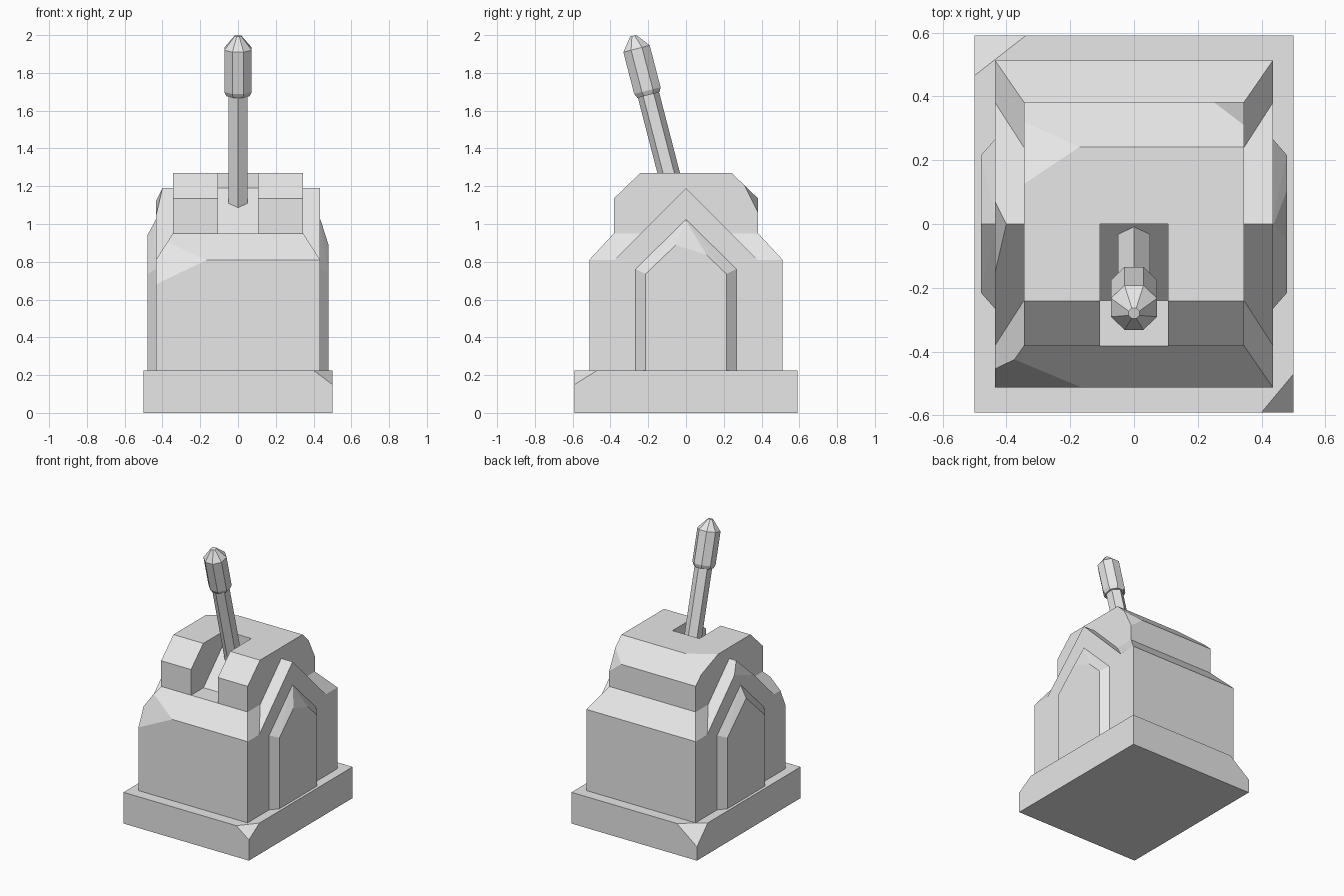
import bpy
import bmesh
from math import cos, sin, tau, radians
from mathutils import Vector, Matrix

if "Cube" in bpy.data.objects:
    bpy.data.objects.remove(bpy.data.objects["Cube"])

stone = bpy.data.materials.new("plain_grey")
stone.use_nodes = True
GREY = (0.8, 0.8, 0.8, 1)
stone.diffuse_color = GREY
stone.node_tree.nodes["Principled BSDF"].inputs["Base Color"].default_value = GREY


def finish(name, bm):
    bmesh.ops.recalc_face_normals(bm, faces=bm.faces)
    mesh = bpy.data.meshes.new(name)
    bm.to_mesh(mesh)
    bm.free()
    mesh.materials.append(stone)
    obj = bpy.data.objects.new(name, mesh)
    bpy.context.collection.objects.link(obj)
    return obj


def chip(bm, a, b, c, corner):
    """Slice off a corner along the plane through three points."""
    a, b, c, corner = map(Vector, (a, b, c, corner))
    normal = (b - a).cross(c - a).normalized()
    if normal.dot(corner - a) < 0:
        normal.negate()
    cut = bmesh.ops.bisect_plane(bm, geom=bm.verts[:] + bm.edges[:] + bm.faces[:],
                                 plane_co=a, plane_no=normal, clear_outer=True)
    edges = [e for e in cut["geom_cut"] if isinstance(e, bmesh.types.BMEdge)]
    bmesh.ops.holes_fill(bm, edges=edges)


def solid(name, points, chips=()):
    """Convex faceted block wrapped around the given points."""
    bm = bmesh.new()
    for p in points:
        bm.verts.new(p)
    bmesh.ops.convex_hull(bm, input=bm.verts[:])
    bmesh.ops.dissolve_limit(bm, angle_limit=radians(1), verts=bm.verts[:], edges=bm.edges[:])
    for cut in chips:
        chip(bm, *cut)
    return finish(name, bm)


def rect(x, y, z):
    return [(sx * x, sy * y, z) for sx in (-1, 1) for sy in (-1, 1)]


def lathe(name, sides, rings, matrix, turn=0.0):
    """Faceted solid of revolution from (height, radius) rings."""
    bm = bmesh.new()
    loops = []
    for h, r in rings:
        angles = [tau * i / sides + turn for i in range(sides)]
        loops.append([bm.verts.new((r * cos(t), r * sin(t), h)) for t in angles])
    for low, high in zip(loops, loops[1:]):
        for i in range(sides):
            j = (i + 1) % sides
            bm.faces.new((low[i], low[j], high[j], high[i]))
    bm.faces.new(loops[0][::-1])
    bm.faces.new(loops[-1])
    bm.transform(matrix)
    return finish(name, bm)


# Plinth with two broken corners
X, Y, TOP = 0.5, 0.59, 0.225
solid("plinth", rect(X, Y, 0) + rect(X, Y, TOP), [
    ((0.40, -Y, TOP), (X, -0.47, TOP), (X, -Y, 0.15), (X, -Y, TOP)),
    ((-0.34, Y, TOP), (-X, 0.465, TOP), (-X, Y, 0.10), (-X, Y, TOP)),
])

# Main body with sloped shoulders
X, Y, EAVE, NECK = 0.435, 0.512, 0.81, 0.95
solid("body", rect(X, Y, TOP) + rect(X, Y, EAVE) + rect(0.345, 0.382, NECK), [
    ((-X, -Y, 0.68), (-0.165, -Y, EAVE), (-0.375, -0.425, 0.903), (-X, -Y, EAVE)),
])

# Gable running from side to side
RIDGE = 1.19
solid("gable", [(s * X, y, z) for s in (-1, 1)
                for y, z in ((-0.38, EAVE), (0.38, EAVE), (0, RIDGE))], [
    ((-0.40, 0, RIDGE), (-X, 0.07, 1.12), (-X, -0.15, 1.04), (-X, 0, RIDGE)),
])


# Pointed side panels with bevelled borders
def arch(x, half, spring, apex):
    return [(x, -half, TOP), (x, half, TOP), (x, -half, spring), (x, half, spring), (x, 0, apex)]


for side, name in ((1, "left_panel"), (-1, "right_panel")):
    chips = []
    if side == 1:
        chips = [((X, 0, 1.03), (0.477, -0.06, 0.90), (0.477, 0.10, 0.85), (0.48, 0, 0.95))]
    solid(name, arch(side * 0.43, 0.272, 0.765, 1.033)
          + arch(side * 0.48, 0.215, 0.735, 0.94), chips)

# Upper block with chamfered front and back
X, Y, ROOF = 0.345, 0.382, 1.27
block = solid("upper_block", rect(X, Y, NECK) + rect(X, Y, 1.135) + rect(X, 0.242, ROOF), [
    ((X, 0.31, 1.204), (0.25, Y, 1.135), (X, Y, 1.06), (X, Y, 1.135)),
    ((-X, 0.32, 1.195), (-0.17, 0.242, ROOF), (-X, 0.125, ROOF), (-X, 0.242, ROOF)),
])

# Lever slot, open to the front
cutter = solid("slot_cutter", [(x, y, z) for x in (-0.107, 0.107)
                               for y in (-0.6, 0) for z in (0.9, 1.4)])
cutter.hide_render = True
slot = block.modifiers.new("slot", 'BOOLEAN')
slot.operation = 'DIFFERENCE'
slot.solver = 'EXACT'
slot.object = cutter
bpy.context.view_layer.objects.active = block
bpy.ops.object.modifier_apply(modifier=slot.name)
bpy.data.objects.remove(cutter)

# Lever shaft and grip, leaning to the front
lean = Matrix.Translation((0, -0.04, 1.07)) @ Matrix.Rotation(radians(14.5), 4, 'X')
lathe("lever_shaft", 6, [(-0.06, 0.058), (0.65, 0.058)], lean, tau / 4)
lathe("lever_grip", 8, [(0.633, 0.066), (0.657, 0.078), (0.886, 0.078), (0.957, 0.018)],
      lean, tau / 16)
